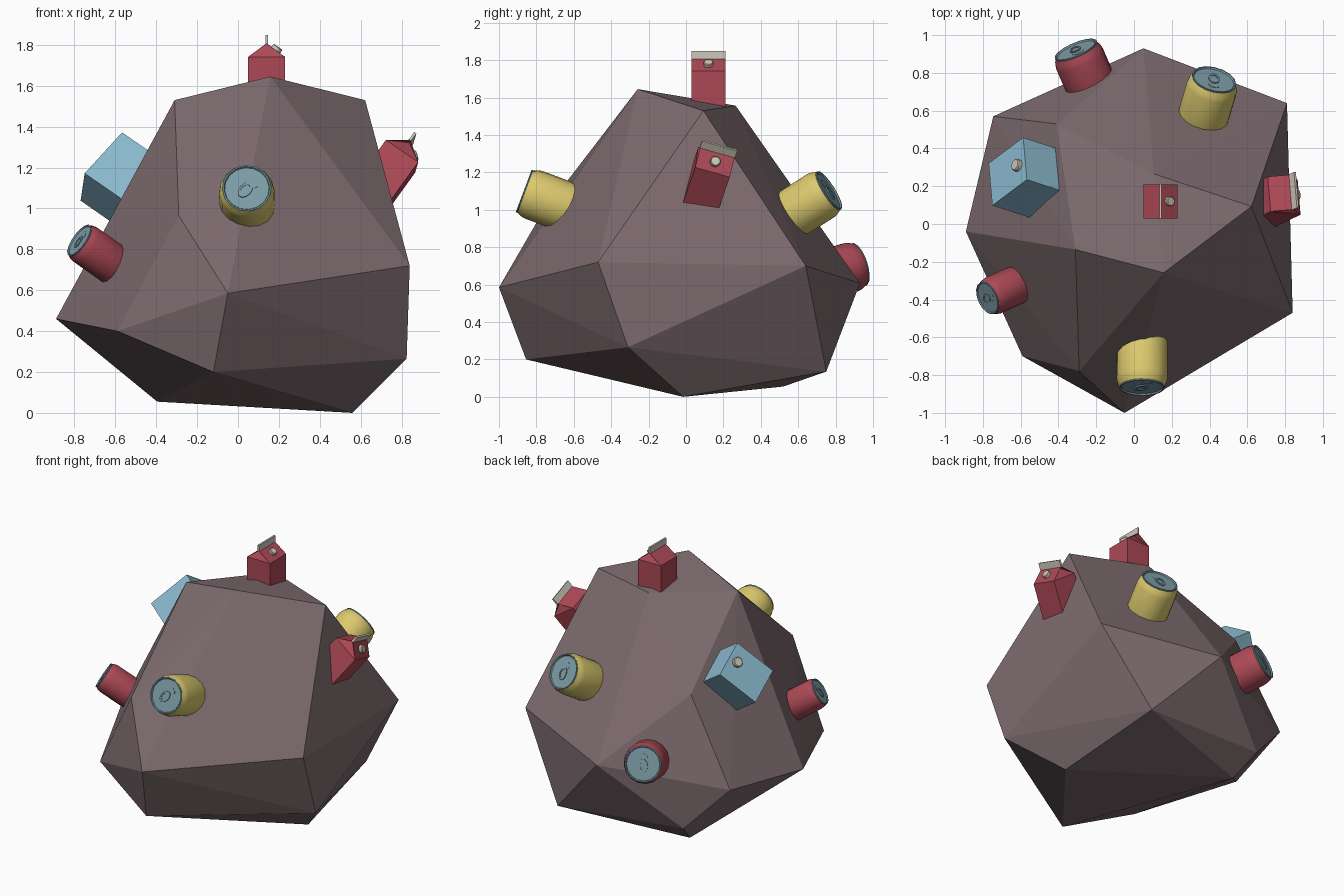
import bpy, bmesh, math
from mathutils import Matrix, Vector

if "Cube" in bpy.data.objects:
    bpy.data.objects.remove(bpy.data.objects["Cube"])


def mat(name, r, g, b):
    lin = [((c / 255 + 0.055) / 1.055) ** 2.4 for c in (r, g, b)]
    m = bpy.data.materials.new(name)
    m.diffuse_color = (*lin, 1)
    m.use_nodes = True
    m.node_tree.nodes["Principled BSDF"].inputs["Base Color"].default_value = m.diffuse_color
    return m


ROCK = mat("rock_brown", 125, 107, 111)
RED = mat("red", 172, 73, 86)
YELLOW = mat("yellow", 219, 201, 110)
BLUE = mat("light_blue", 140, 187, 208)
METAL = mat("blue_grey_metal", 124, 156, 166)
BEIGE = mat("beige", 207, 201, 187)


def frame(origin, z, y_hint):
    """Placement matrix from an origin, an up axis and a rough y axis."""
    z = Vector(z).normalized()
    x = Vector(y_hint).cross(z).normalized()
    y = z.cross(x)
    m = Matrix((x, y, z)).transposed().to_4x4()
    m.translation = Vector(origin)
    return m


def finish(bm, name, mats, matrix=None, smooth=False):
    bmesh.ops.recalc_face_normals(bm, faces=bm.faces)
    me = bpy.data.meshes.new(name)
    bm.to_mesh(me)
    bm.free()
    for m in mats:
        me.materials.append(m)
    ob = bpy.data.objects.new(name, me)
    bpy.context.collection.objects.link(ob)
    if matrix is not None:
        ob.matrix_world = matrix
    if smooth:
        bpy.ops.object.select_all(action='DESELECT')
        ob.select_set(True)
        bpy.context.view_layer.objects.active = ob
        bpy.ops.object.shade_smooth_by_angle(angle=math.radians(35))
    return ob


def loft(bm, profile, n, mat_of=lambda i: 0, centre=(0, 0), sx=1.0):
    """Closed turned shape from (radius, height) points."""
    rings = []
    for r, h in profile:
        rings.append([bm.verts.new((centre[0] + sx * r * math.cos(2 * math.pi * k / n),
                                    centre[1] + r * math.sin(2 * math.pi * k / n), h))
                      for k in range(n)])
    for i in range(len(rings) - 1):
        for k in range(n):
            j = (k + 1) % n
            f = bm.faces.new((rings[i][k], rings[i][j], rings[i + 1][j], rings[i + 1][k]))
            f.material_index = mat_of(i)
    bm.faces.new(rings[0][::-1]).material_index = mat_of(0)
    bm.faces.new(rings[-1]).material_index = mat_of(len(rings) - 1)


def box(bm, size, centre, mi=0):
    m = Matrix.Translation(centre) @ Matrix.Diagonal((*size, 1))
    for v in bmesh.ops.create_cube(bm, size=1, matrix=m)["verts"]:
        for f in v.link_faces:
            f.material_index = mi


# Boulder: convex hull of its corner points
corners = [
    (-.89, -.04, .46), (-.745, .57, .504), (.05, .93, .607), (.81, .64, .70),
    (.84, -.47, .72), (-.05, -1.0, .585), (-.59, -.70, .40), (-.29, -.78, .965),
    (-.31, -.135, 1.53), (.158, -.258, 1.645), (.622, .093, 1.53), (.105, .265, 1.557),
    (-.41, .53, 1.076), (-.12, -.855, .20), (.825, -.31, .265), (.56, -.015, 0),
    (.48, .75, .135), (-.395, .52, .055), (-.457, .68, .197)]
bm = bmesh.new()
pts = [bm.verts.new(c) for c in corners]
bmesh.ops.convex_hull(bm, input=pts)
finish(bm, "boulder", [ROCK])


# Drink cans: turned body, rim, sunken lid, pull tab and opening
def can(name, lid, axis, y_hint, r, body):
    top = 0.0
    bm = bmesh.new()
    prof = [(.75, -2.4), (.97, -2.2), (1, -2.1), (1, -.42), (.97, -.26), (.88, -.06),
            (.89, -.03), (.88, 0), (.83, 0), (.80, -.06)]
    loft(bm, [(a * r, top + h * r) for a, h in prof], 16, lambda i: 0 if i < 5 else 1)
    # opening plate
    loft(bm, [(.22 * r, -.07 * r), (.22 * r, -.045 * r)], 10, lambda i: 1,
         (0, .30 * r), 1.1)
    # pull tab with a raised ring end
    loft(bm, [(.33 * r, -.05 * r), (.33 * r, .0), (.22 * r, .0), (.22 * r, -.03 * r)],
         10, lambda i: 1, (0, -.08 * r), .68)
    finish(bm, name, [body, METAL], frame(lid, axis, y_hint), True)


can("front_yellow_can", (.043, -.868, 1.10), (0, -.94, .35), (.6, 0, .75), .136, YELLOW)
can("back_yellow_can", (.425, .767, 1.105), (.24, .82, .52), (0, -.5, .85), .136, YELLOW)
can("left_red_can", (-.778, -.393, .845), (-.767, -.345, .54), (.5, .2, .8), .103, RED)
can("back_red_can", (-.31, .925, .708), (-.38, .877, .29), (.2, -.2, .9), .136, RED)


# Gabled cartons: origin at the top of the walls, ridge along local y
def carton(name, matrix, s):
    w, ridge, depth, fold = .09 * s, .066 * s, .34 * s, .045 * s
    bm = bmesh.new()
    V = lambda x, y, z: bm.verts.new((x, y, z))
    sides = ((-1, -1), (1, -1), (1, 1), (-1, 1))
    lo = [V(a * w, b * w, -depth) for a, b in sides]
    hi = [V(a * w, b * w, 0) for a, b in sides]
    end = [V(0, -w, ridge), V(0, w, ridge)]
    inner = [V(0, -w + fold, ridge * .97), V(0, w - fold, ridge * .97)]
    bm.faces.new(lo[::-1])
    for i in range(4):
        j = (i + 1) % 4
        bm.faces.new((lo[i], lo[j], hi[j], hi[i]))
    bm.faces.new((hi[1], hi[2], end[1], end[0]))
    bm.faces.new((hi[3], hi[0], end[0], end[1]))
    for a, b, k in ((0, 1, 0), (2, 3, 1)):
        bm.faces.new((hi[a], hi[b], inner[k]))
        bm.faces.new((hi[b], end[k], inner[k]))
        bm.faces.new((end[k], hi[a], inner[k]))
    # sealed fin along the ridge
    box(bm, (.012 * s, 2.04 * w, .044 * s), (0, 0, .085 * s), 1)
    finish(bm, name, [RED, BEIGE], matrix)
    # screw cap on the roof slope
    cap_m = matrix @ frame((w * .5, 0, ridge * .5), (ridge, 0, w), (0, 1, 0))
    cap(name + "_cap", cap_m, .026 * s)


def cap(name, matrix, r):
    bm = bmesh.new()
    loft(bm, [(r, -.01), (r, .6 * r), (.85 * r, .75 * r)], 12)
    finish(bm, name, [BEIGE], matrix, True)


carton("top_carton", frame((.14, .12, 1.742), (0, 0, 1), (0, 1, 0)), 1.0)
carton("right_carton", frame((.795, .15, 1.255), (.564, .267, .78), (-.08, .96, -.27)), 1.07)

# Blue box carton sunk into the left slope, with a cap on its outer face
e1 = Vector((-.02, .223, -.134))
e2 = Vector((-.183, -.137, -.20))
corner = Vector((-.567, .235, 1.372))
n = e1.cross(e2)
bm = bmesh.new()
box(bm, (e2.length, e1.length, .30), (0, 0, -.15))
finish(bm, "blue_box", [BLUE], frame(corner + (e1 + e2) / 2, n, e1))
cap("blue_box_cap", frame(corner + e1 * .45 + e2 * .2, n, e1), .033)
